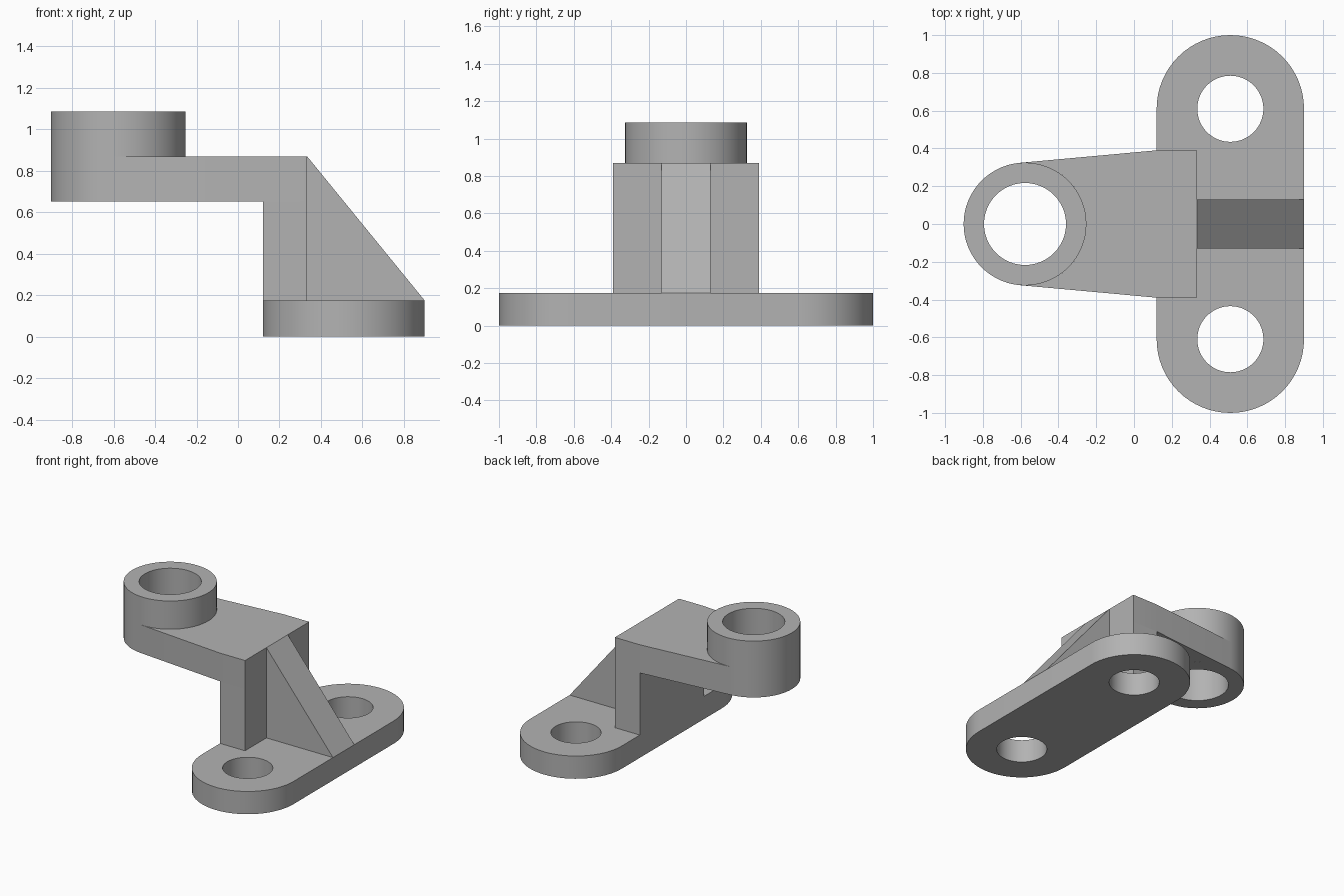
import bpy, bmesh, math
from mathutils import Vector

cube = bpy.data.objects.get("Cube")
if cube:
    bpy.data.objects.remove(cube, do_unlink=True)

GREY = (0.45, 0.45, 0.45, 1)
metal = bpy.data.materials.new("plain grey")
metal.use_nodes = True
metal.diffuse_color = GREY
metal.node_tree.nodes["Principled BSDF"].inputs["Base Color"].default_value = GREY

# Main heights and radii
BASE_TOP, ARM_LOW, ARM_TOP, COLLAR_TOP = 0.175, 0.653, 0.87, 1.087
BASE_X, BASE_R, HOLE_Y, HOLE_R = 0.51, 0.39, 0.61, 0.175
COLLAR_X, COLLAR_R, BORE_R = -0.577, 0.325, 0.217
POST_BACK, POST_FRONT, RIB_HALF = 0.12, 0.333, 0.13


def arc(cx, cy, r, start, end, steps):
    angles = [start + (end - start) * i / steps for i in range(steps + 1)]
    return [(cx + r * math.cos(a), cy + r * math.sin(a)) for a in angles]


def circle(cx, cy, r, steps=64):
    return arc(cx, cy, r, 0, math.tau, steps)[:-1]


def extrude(bm, faces, offset):
    geom = bmesh.ops.extrude_face_region(bm, geom=faces)["geom"]
    verts = [g for g in geom if isinstance(g, bmesh.types.BMVert)]
    bmesh.ops.translate(bm, verts=verts, vec=offset)
    return [g for g in geom if isinstance(g, bmesh.types.BMFace)]


def finish(name, bm):
    bmesh.ops.recalc_face_normals(bm, faces=bm.faces[:])
    mesh = bpy.data.meshes.new(name)
    bm.to_mesh(mesh)
    bm.free()
    mesh.materials.append(metal)
    obj = bpy.data.objects.new(name, mesh)
    bpy.context.collection.objects.link(obj)
    bpy.ops.object.select_all(action='DESELECT')
    obj.select_set(True)
    bpy.context.view_layer.objects.active = obj
    bpy.ops.object.shade_smooth_by_angle(angle=math.radians(30))


def holed_plate(name, loops, low, high):
    """Extrude an outline, with the other loops as holes."""
    bm = bmesh.new()
    for loop in loops:
        verts = [bm.verts.new((x, y, low)) for x, y in loop]
        for a, b in zip(verts, verts[1:] + verts[:1]):
            bm.edges.new((a, b))
    bmesh.ops.triangle_fill(bm, use_beauty=True, edges=bm.edges[:], normal=(0, 0, 1))
    extrude(bm, bm.faces[:], (0, 0, high - low))
    finish(name, bm)


# Base flange with rounded ends and two bolt holes
outline = (arc(BASE_X, HOLE_Y, BASE_R, 0, math.pi, 32)
           + arc(BASE_X, -HOLE_Y, BASE_R, math.pi, math.tau, 32))
holes = [circle(BASE_X, s * HOLE_Y, HOLE_R) for s in (1, -1)]
holed_plate("base_flange", [outline] + holes, 0, BASE_TOP)

# Bored collar at the end of the arm
holed_plate("collar", [circle(COLLAR_X, 0, COLLAR_R), circle(COLLAR_X, 0, BORE_R)],
            ARM_LOW, COLLAR_TOP)

# Tapered arm, tangent to the collar, and the post below its wide end
reach = Vector((POST_BACK - COLLAR_X, BASE_R))
tangent = math.atan2(reach.y, reach.x) + math.acos(COLLAR_R / reach.length)
bm = bmesh.new()
top = lambda x, y: bm.verts.new((x, y, ARM_TOP))
near, far = top(POST_BACK, -BASE_R), top(POST_BACK, BASE_R)
rim = [top(x, y) for x, y in arc(COLLAR_X, 0, COLLAR_R, tangent, -tangent, 36)]
arm = bm.faces.new([near, far] + rim)
post = bm.faces.new([far, near, top(POST_FRONT, -BASE_R), top(POST_FRONT, BASE_R)])
under = extrude(bm, [arm, post], (0, 0, ARM_LOW - ARM_TOP))
foot = max(under, key=lambda f: f.calc_center_median().x)
extrude(bm, [foot], (0, 0, BASE_TOP - ARM_LOW))
finish("arm_and_post", bm)

# Triangular stiffening rib
bm = bmesh.new()
corners = [(POST_FRONT, BASE_TOP), (BASE_X + BASE_R, BASE_TOP), (POST_FRONT, ARM_TOP)]
side = bm.faces.new([bm.verts.new((x, -RIB_HALF, z)) for x, z in corners])
extrude(bm, [side], (0, 2 * RIB_HALF, 0))
finish("stiffening_rib", bm)
